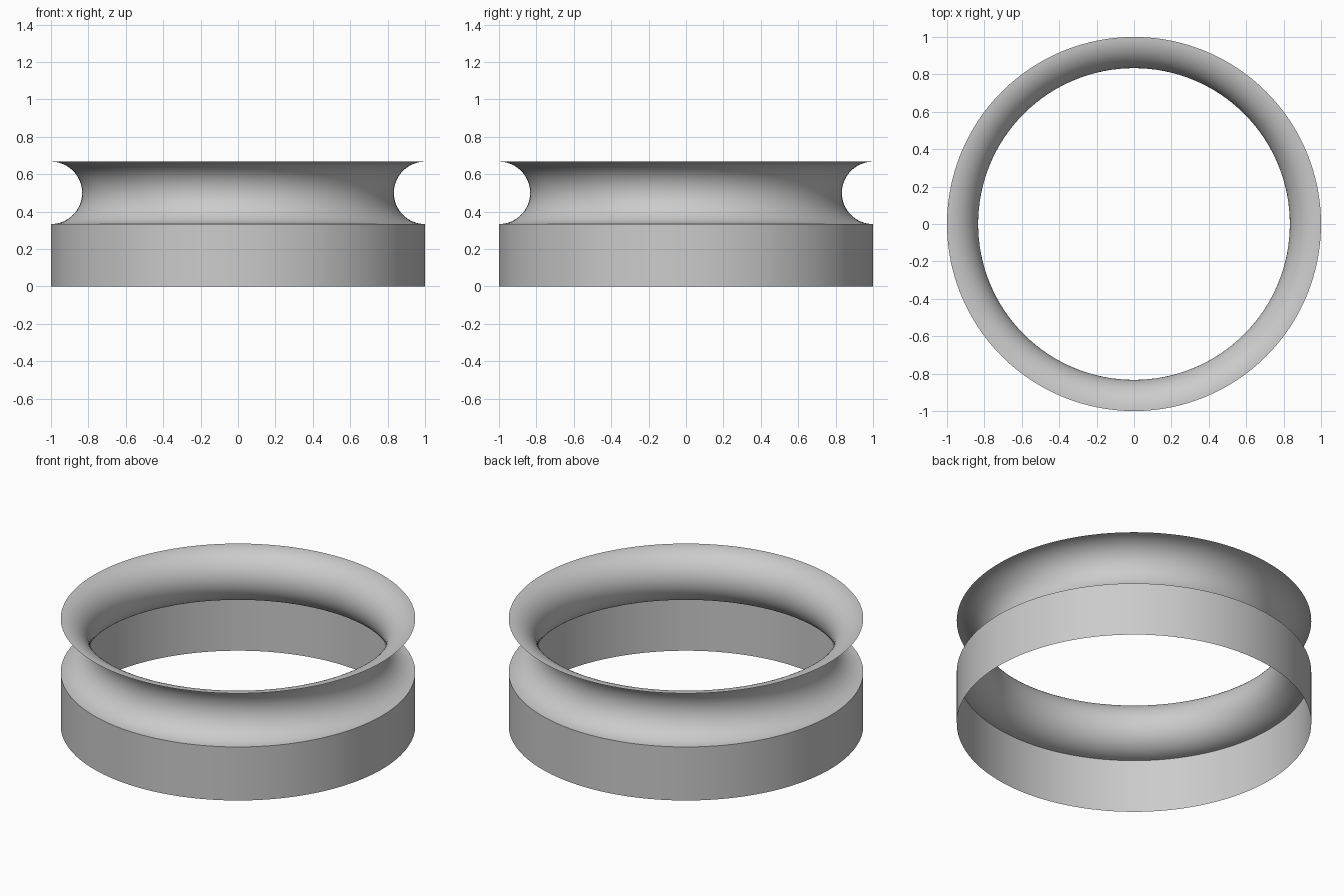
import bpy
import bmesh
from math import sin, cos, pi, tau

cube = bpy.data.objects.get("Cube")
if cube:
    bpy.data.objects.remove(cube, do_unlink=True)

SEGMENTS = 128
RADIUS = 1.0
GROOVE = 1 / 6          # radius of the half-round groove
BAND_TOP = 1 / 3

# Single grey material
grey = bpy.data.materials.new("light grey")
grey.use_nodes = True
colour = (0.6, 0.6, 0.6, 1)
grey.diffuse_color = colour
grey.node_tree.nodes["Principled BSDF"].inputs["Base Color"].default_value = colour


def lathe(name, profile):
    """Revolve (radius, z) points, listed bottom to top, into an open sheet."""
    bm = bmesh.new()
    rings = [[bm.verts.new((r * cos(tau * i / SEGMENTS), r * sin(tau * i / SEGMENTS), z))
              for i in range(SEGMENTS)] for r, z in profile]
    for low, high in zip(rings, rings[1:]):
        for i in range(SEGMENTS):
            j = (i + 1) % SEGMENTS
            bm.faces.new((low[i], low[j], high[j], high[i])).smooth = True
    mesh = bpy.data.meshes.new(name)
    bm.to_mesh(mesh)
    bm.free()
    mesh.materials.append(grey)
    obj = bpy.data.objects.new(name, mesh)
    bpy.context.collection.objects.link(obj)
    return obj


# Straight outer wall at the bottom
lathe("lower_band", [(RADIUS, 0), (RADIUS, BAND_TOP)])

# Half-round groove that flares out to a thin upper rim
STEPS = 32
arc = [pi * k / STEPS for k in range(STEPS + 1)]
lathe("flared_groove", [(RADIUS - GROOVE * sin(a), BAND_TOP + GROOVE * (1 - cos(a)))
                        for a in arc])
